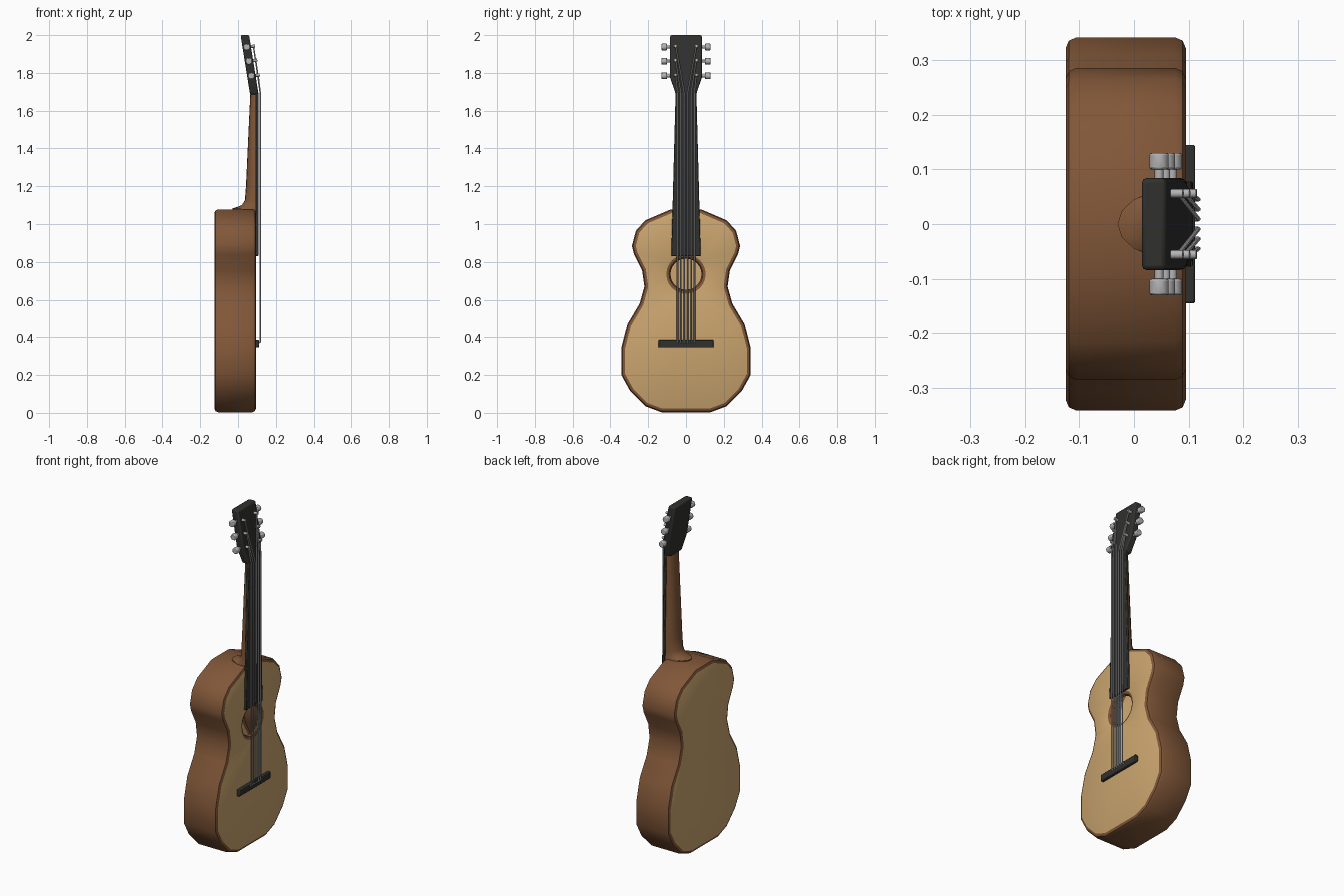
import bpy, bmesh, math
from mathutils import Vector

if "Cube" in bpy.data.objects:
    bpy.data.objects.remove(bpy.data.objects["Cube"])


def material(name, color):
    m = bpy.data.materials.new(name)
    m.diffuse_color = (*color, 1)
    m.use_nodes = True
    m.node_tree.nodes["Principled BSDF"].inputs["Base Color"].default_value = m.diffuse_color
    return m


BROWN = material("brown_wood", (0.22, 0.095, 0.04))
TAN = material("pale_wood", (0.60, 0.38, 0.16))
BLACK = material("dark_wood", (0.03, 0.03, 0.028))
STEEL = material("steel", (0.45, 0.45, 0.46))


def finish(bm, name, mats, bevel=0, angle=40):
    bmesh.ops.recalc_face_normals(bm, faces=bm.faces)
    me = bpy.data.meshes.new(name)
    bm.to_mesh(me)
    bm.free()
    ob = bpy.data.objects.new(name, me)
    bpy.context.collection.objects.link(ob)
    for m in mats:
        me.materials.append(m)
    if bevel:
        mod = ob.modifiers.new("bevel", "BEVEL")
        mod.width, mod.segments = bevel, 2
    bpy.ops.object.select_all(action='DESELECT')
    ob.select_set(True)
    bpy.context.view_layer.objects.active = ob
    bpy.ops.object.shade_smooth_by_angle(angle=math.radians(angle))
    return ob


def add_ring(bm, pts):
    return [bm.verts.new(p) for p in pts]


def bridge(bm, a, b):
    n = len(a)
    for i in range(n):
        bm.faces.new((a[i], a[(i + 1) % n], b[(i + 1) % n], b[i]))


def loft(bm, rings):
    for a, b in zip(rings, rings[1:]):
        bridge(bm, a, b)
    bm.faces.new(rings[0])
    bm.faces.new(rings[-1])


def inset(loop, d):
    # moves a counter-clockwise outline inwards by d
    out, n = [], len(loop)
    for i, p in enumerate(loop):
        e1 = (p - loop[i - 1]).normalized()
        e2 = (loop[(i + 1) % n] - p).normalized()
        n1, n2 = Vector((-e1.y, e1.x)), Vector((-e2.y, e2.x))
        out.append(p + (n1 + n2) * d / (1 + n1.dot(n2)))
    return out


# body: hollow shell with rounded rims and a sound hole
half = [(0.13, 0.003), (0.215, 0.035), (0.295, 0.115), (0.342, 0.2),
        (0.342, 0.345), (0.31, 0.47), (0.245, 0.58), (0.22, 0.67),
        (0.232, 0.755), (0.275, 0.84), (0.286, 0.885), (0.265, 0.965),
        (0.215, 1.02), (0.08, 1.078)]
outline = [Vector(p) for p in half] + [Vector((-y, z)) for y, z in reversed(half)]
bm = bmesh.new()
rings = [add_ring(bm, [(x, p.x, p.y) for p in inset(outline, d)])
         for x, d in ((-0.125, 0.02), (-0.119, 0.006), (-0.105, 0),
                      (0.075, 0), (0.089, 0.006), (0.095, 0.02))]
for a, b in zip(rings, rings[1:]):
    bridge(bm, a, b)
back = bm.faces.new(rings[0])
back.material_index = 1
hole = [add_ring(bm, [(x, r * math.cos(k * math.tau / 24), 0.735 + r * math.sin(k * math.tau / 24))
                      for k in range(24)])
        for x, r in ((0.095, 0.104), (0.089, 0.089), (0.075, 0.082))]
for a, b in zip(hole, hole[1:]):
    bridge(bm, a, b)
rim = [bm.edges.get((r[i], r[(i + 1) % len(r)])) for r in (rings[-1], hole[0]) for i in range(len(r))]
filled = bmesh.ops.triangle_fill(bm, edges=rim, use_beauty=True, normal=(1, 0, 0))
for f in filled["geom"]:
    if isinstance(f, bmesh.types.BMFace):
        f.material_index = 1
finish(bm, "body", [BROWN, TAN])

# neck: D-shaped sections with a flared heel
bm = bmesh.new()
rings = []
for z, back_x, w in ((1.05, -0.03, 0.064), (1.083, -0.03, 0.064), (1.09, -0.005, 0.064),
                     (1.1, 0.02, 0.063), (1.125, 0.036, 0.063), (1.2, 0.042, 0.062),
                     (1.69, 0.065, 0.05)):
    rings.append(add_ring(bm, [(0.095 - (0.095 - back_x) * math.sin(k * math.pi / 8) ** 0.8,
                                w * math.cos(k * math.pi / 8), z) for k in range(9)]))
loft(bm, rings)
finish(bm, "neck", [BROWN])


def slab(name, pts, front, thick, mat, bevel):
    # flat part in the y-z plane; front(z) gives its front x
    bm = bmesh.new()
    loft(bm, [add_ring(bm, [(front(z) - t, y, z) for y, z in pts]) for t in (0, thick)])
    return finish(bm, name, [mat], bevel)


def mirrored(pts):
    return pts + [(-y, z) for y, z in reversed(pts)]


# fretboard, bridge and tilted headstock
slab("fretboard", mirrored([(0.078, 0.83), (0.055, 1.695)]), lambda z: 0.108, 0.016, BLACK, 0.004)
slab("bridge", mirrored([(0.145, 0.345), (0.145, 0.385)]), lambda z: 0.112, 0.02, BLACK, 0.004)


def head_x(z):
    return 0.108 - (z - 1.69) * 0.16


slab("headstock", mirrored([(0.055, 1.685), (0.06, 1.705), (0.084, 1.775), (0.084, 2.0)]),
     head_x, 0.045, BLACK, 0.008)


def rod(name, a, b, r, sides=12, bevel=0):
    a, b = Vector(a), Vector(b)
    bm = bmesh.new()
    bmesh.ops.create_cone(bm, cap_ends=True, segments=sides, radius1=r, radius2=r, depth=(b - a).length)
    rot = (b - a).to_track_quat('Z', 'Y').to_matrix().to_4x4()
    bmesh.ops.transform(bm, matrix=rot, verts=bm.verts)
    bmesh.ops.translate(bm, vec=(a + b) / 2, verts=bm.verts)
    return finish(bm, name, [STEEL], bevel)


# tuners and strings, mirrored left and right
for side in (-1, 1):
    for i, z in enumerate((1.94, 1.865, 1.787)):
        x = head_x(z)
        rod("tuner_shaft", (x - 0.022, side * 0.07, z - 0.003), (x - 0.022, side * 0.105, z - 0.003), 0.008)
        rod("tuner_knob", (x - 0.022, side * 0.1, z - 0.003), (x - 0.022, side * 0.13, z - 0.003), 0.018, 12, 0.004)
        rod("tuner_post", (x - 0.01, side * 0.056, z - 0.002), (x + 0.022, side * 0.056, z + 0.003), 0.008)
        y = side * (0.009 + 0.018 * i)
        path = [(0.105, y, 0.365), (0.118, y, 0.375), (0.118, y, 1.692), (x + 0.014, side * 0.054, z)]
        cu = bpy.data.curves.new("string", 'CURVE')
        cu.dimensions = '3D'
        cu.bevel_depth, cu.bevel_resolution = 0.004, 1
        cu.use_fill_caps = True
        sp = cu.splines.new('POLY')
        sp.points.add(len(path) - 1)
        for pt, co in zip(sp.points, path):
            pt.co = (*co, 1)
        cu.materials.append(STEEL)
        bpy.context.collection.objects.link(bpy.data.objects.new("string", cu))
